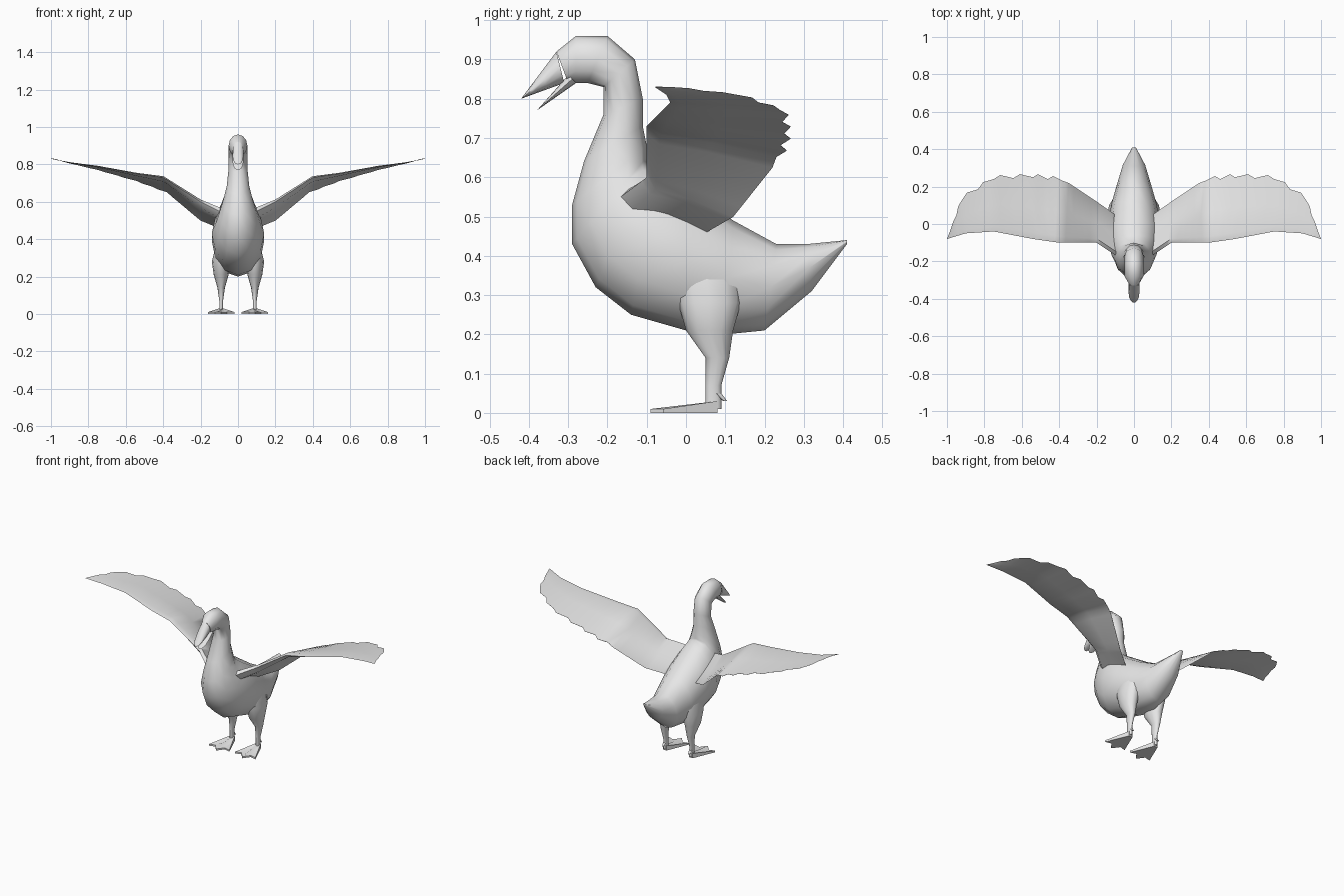
import bpy, bmesh, math
from mathutils import Vector

if "Cube" in bpy.data.objects:
    bpy.data.objects.remove(bpy.data.objects["Cube"], do_unlink=True)

grey = bpy.data.materials.new("plain grey")
grey.use_nodes = True
grey.diffuse_color = (.8, .8, .8, 1)
shader = grey.node_tree.nodes["Principled BSDF"]
shader.inputs["Base Color"].default_value = grey.diffuse_color


def loft(name, rings, side=1):
    """Skin equal-sized point rings into one closed, smooth mesh; side -1 mirrors it."""
    bm = bmesh.new()
    loops = [[bm.verts.new((side * p.x, p.y, p.z)) for p in ring] for ring in rings]
    for a, b in zip(loops, loops[1:]):
        for i in range(len(a)):
            bm.faces.new((a[i - 1], a[i], b[i], b[i - 1]))
    bm.faces.new(loops[0])
    bm.faces.new(loops[-1])
    bmesh.ops.recalc_face_normals(bm, faces=bm.faces)
    mesh = bpy.data.meshes.new(name)
    bm.to_mesh(mesh)
    bm.free()
    mesh.materials.append(grey)
    for face in mesh.polygons:
        face.use_smooth = True
    mesh.set_sharp_from_angle(angle=math.radians(60))
    obj = bpy.data.objects.new(name, mesh)
    bpy.context.collection.objects.link(obj)


def ellipse(centre, axis_a, axis_b, sides=12):
    angles = [math.tau * i / sides for i in range(sides)]
    return [centre + axis_a * math.cos(t) + axis_b * math.sin(t) for t in angles]


def upright_ring(top, bottom, width):
    """Cross-section between an upper and a lower outline point."""
    return ellipse((top + bottom) / 2, (top - bottom) / 2, Vector((width, 0, 0)))


def outline(y, z):
    return Vector((0, y, z))


# Body, neck and head: upper outline, lower outline, half width, from tail to face
BODY = [
    (.41, .44, .41, .43, .01),
    (.31, .43, .32, .31, .06),
    (.23, .43, .2, .21, .09),
    (.12, .49, .1, .2, .12),
    (0, .57, 0, .21, .14),
    (-.06, .61, -.14, .25, .14),
    (-.1, .64, -.23, .32, .12),
    (-.1, .65, -.29, .43, .1),
    (-.1, .68, -.29, .53, .08),
    (-.11, .73, -.26, .64, .06),
    (-.11, .8, -.21, .76, .05),
    (-.13, .9, -.21, .83, .05),
    (-.2, .96, -.25, .84, .05),
    (-.28, .96, -.28, .84, .05),
    (-.33, .92, -.3, .84, .03),
]
loft("body", [upright_ring(outline(ty, tz), outline(by, bz), w)
              for ty, tz, by, bz, w in BODY])


def bill(name, top, bottom, tip, width=.03):
    """Half of the open bill: tapers to the tip, staying broad and rounded."""
    rings = []
    for t in (0, .4, .7, .9, .99):
        rings.append(upright_ring(top.lerp(tip, t), bottom.lerp(tip, t),
                                  width * math.sqrt(1 - t ** 4)))
    loft(name, rings)


bill("upper_bill", outline(-.33, .92), outline(-.31, .84), outline(-.42, .8))
bill("lower_bill", outline(-.3, .86), outline(-.28, .84), outline(-.38, .77))

# Wing stations from root to tip: leading edge point, trailing edge point
WING = [
    ((.08, -.18, .54), (.1, .05, .46)),
    ((.2, -.1, .6), (.2, .12, .5)),
    ((.4, -.1, .73), (.38, .24, .65)),
    ((.54, -.08, .75), (.54, .26, .71)),
    ((.75, -.04, .79), (.75, .25, .77)),
    ((.9, -.05, .81), (.92, .14, .81)),
    ((1, -.08, .83), (.98, -.03, .83)),
]
STEPS = 6


def wing_rings():
    rings = []
    last = (len(WING) - 1) * STEPS
    for k in range(last + 1):
        station, step = divmod(k, STEPS)
        (lead_a, trail_a), (lead_b, trail_b) = WING[station], WING[min(station + 1, len(WING) - 1)]
        lead = Vector(lead_a).lerp(Vector(lead_b), step / STEPS)
        trail = Vector(trail_a).lerp(Vector(trail_b), step / STEPS)
        # ragged feather ends beyond the inner arm
        if station > 1:
            trail += (trail - lead).normalized() * (k % 3 - 1) * .01
        # thick arm thinning out to flat feathers
        up = Vector((0, 0, .03 * (1 - k / last) ** 2 + .001))
        front, middle = lead.lerp(trail, .1), lead.lerp(trail, .5)
        rings.append([lead, front + up, middle + up / 2, trail + up / 20,
                      trail - up / 20, middle - up / 4, front - up])
    return rings


def limb(name, sections, side, x=.09):
    """Horizontal ellipses: y, z, radius across, radius along."""
    loft(name, [ellipse(Vector((x, y, z)), Vector((rx, 0, 0)), Vector((0, ry, 0)))
                for y, z, rx, ry in sections], side)


def foot_rings():
    """Webbed fan: three long toes with shorter web between them."""
    rings = []
    for i in range(-2, 3):
        heel = Vector((.09 + i * .006, .08, 0))
        web = i % 2
        length = .17 - .01 * abs(i) - .03 * web
        tip = heel + Vector((math.sin(i * .2), -math.cos(i * .2), 0)) * length
        thick = Vector((0, 0, .01))
        rings.append([heel, heel + thick * 3, heel.lerp(tip, .5) + thick * (2 - web),
                      tip + thick, tip])
    return rings


for label, side in (("left", 1), ("right", -1)):
    loft(label + "_wing", wing_rings(), side)
    limb(label + "_leg", [
        (.05, .36, .03, .09),
        (.06, .28, .05, .08),
        (.06, .21, .04, .06),
        (.08, .14, .02, .03),
        (.07, .07, .01, .02),
        (.07, .01, .01, .02),
    ], side)
    loft(label + "_foot", foot_rings(), side)
    limb(label + "_hind_toe", [(.08, .05, .01, .01), (.1, .03, .005, .005)], side)
